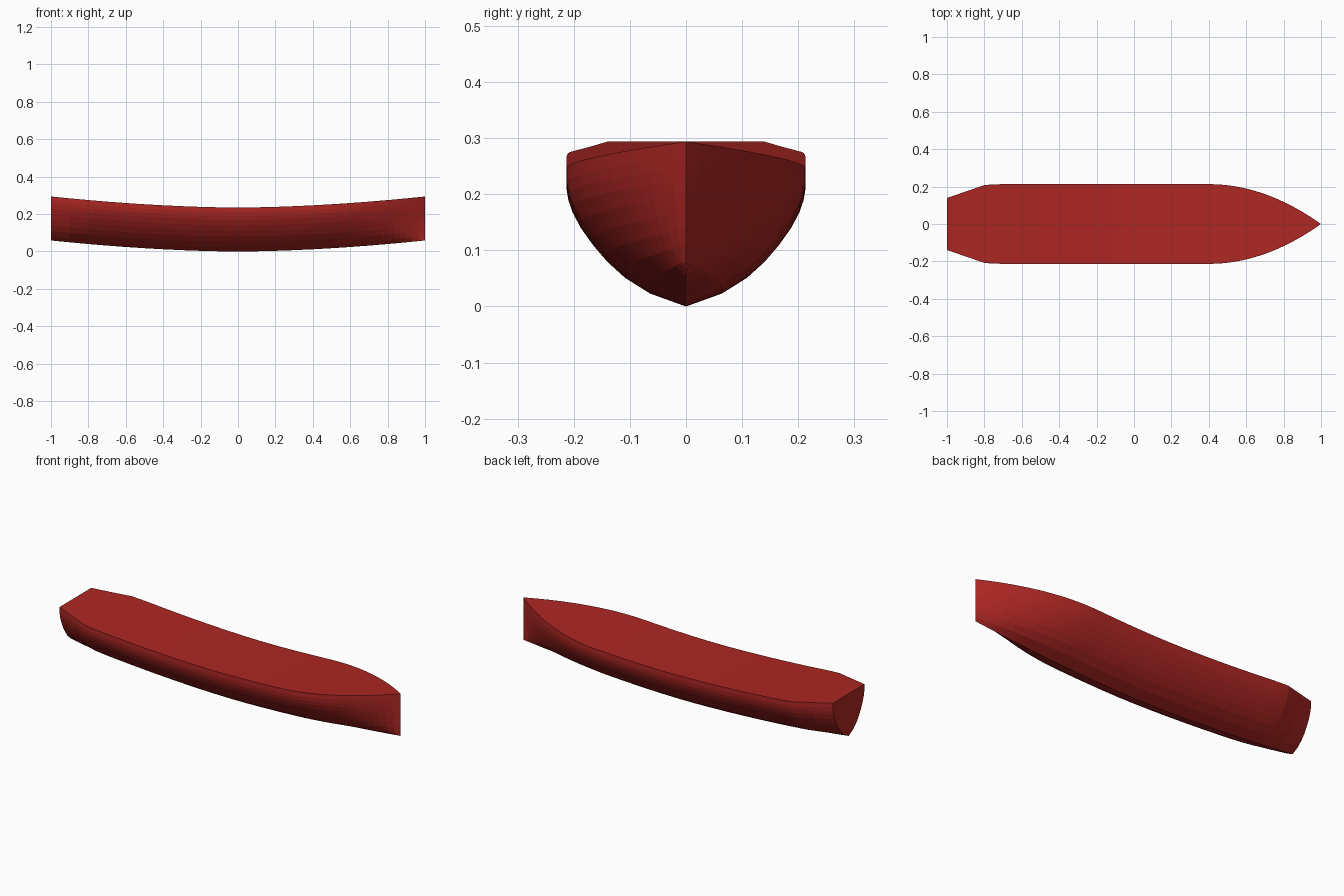
import bpy, bmesh

if "Cube" in bpy.data.objects:
    bpy.data.objects.remove(bpy.data.objects["Cube"])

red = bpy.data.materials.new("hull_red")
red.diffuse_color = (0.42, 0.02, 0.017, 1)
red.use_nodes = True
red.node_tree.nodes["Principled BSDF"].inputs["Base Color"].default_value = red.diffuse_color

HALF_BEAM, DEPTH = 0.213, 0.235


def sheer(x):
    return 0.059 * abs(x) ** 1.75


def half_width(x):
    # straight taper to the transom, parallel middle, curved bow
    if x < -0.8:
        return 0.139 + (x + 1) / 0.2 * 0.069
    if x < -0.7:
        t = (x + 0.8) / 0.1
        return 0.208 + (HALF_BEAM - 0.208) * t * (2 - t)
    if x > 0.4:
        return HALF_BEAM * max(1 - ((x - 0.4) / 0.6) ** 2, 0.0)
    return HALF_BEAM


# lengthwise stations, closer together at the ends
stations = [-1, -0.9, -0.8, -0.775, -0.75, -0.7]
stations += [-0.6 + 0.1 * i for i in range(11)]
stations += [0.4 + 0.6 * i / 18 for i in range(1, 19)]

# half cross-section, keel to waterline: (share of half beam, height)
lower = [(0, 0), (0.30, 0.023), (0.51, 0.051), (0.66, 0.08), (0.78, 0.11),
         (0.88, 0.14), (0.95, 0.168), (0.985, 0.19)]
upper = [(0.985, 0.19), (1.0, 0.21), (1.0, DEPTH)]


def loft(name, section, cap_deck):
    """Skin the mirrored section along the stations and cap the stern."""
    ring = [(-y, z) for y, z in reversed(section)] + \
           [p for p in section if p[0] > 0]
    bm = bmesh.new()
    rows = [[bm.verts.new((x, y * half_width(x), z + sheer(x)))
             for y, z in ring] for x in stations]
    n, half = len(ring), len(section)
    for a, b in zip(rows, rows[1:]):
        for i in range(n - 1):
            if section[0][0] > 0 and i == half - 1:
                continue  # open bottom between the two side bands
            bm.faces.new((a[i], b[i], b[i + 1], a[i + 1]))
        if cap_deck:
            bm.faces.new((a[-1], b[-1], b[0], a[0]))
    bm.faces.new(rows[0])  # transom
    bmesh.ops.remove_doubles(bm, verts=bm.verts, dist=1e-5)
    bmesh.ops.recalc_face_normals(bm, faces=bm.faces)
    me = bpy.data.meshes.new(name)
    bm.to_mesh(me)
    bm.free()
    ob = bpy.data.objects.new(name, me)
    bpy.context.collection.objects.link(ob)
    me.materials.append(red)
    return ob


# rounded lower hull with V keel, and the upper side band with deck
loft("lower_hull", lower, False)
loft("upper_hull_and_deck", upper, True)
